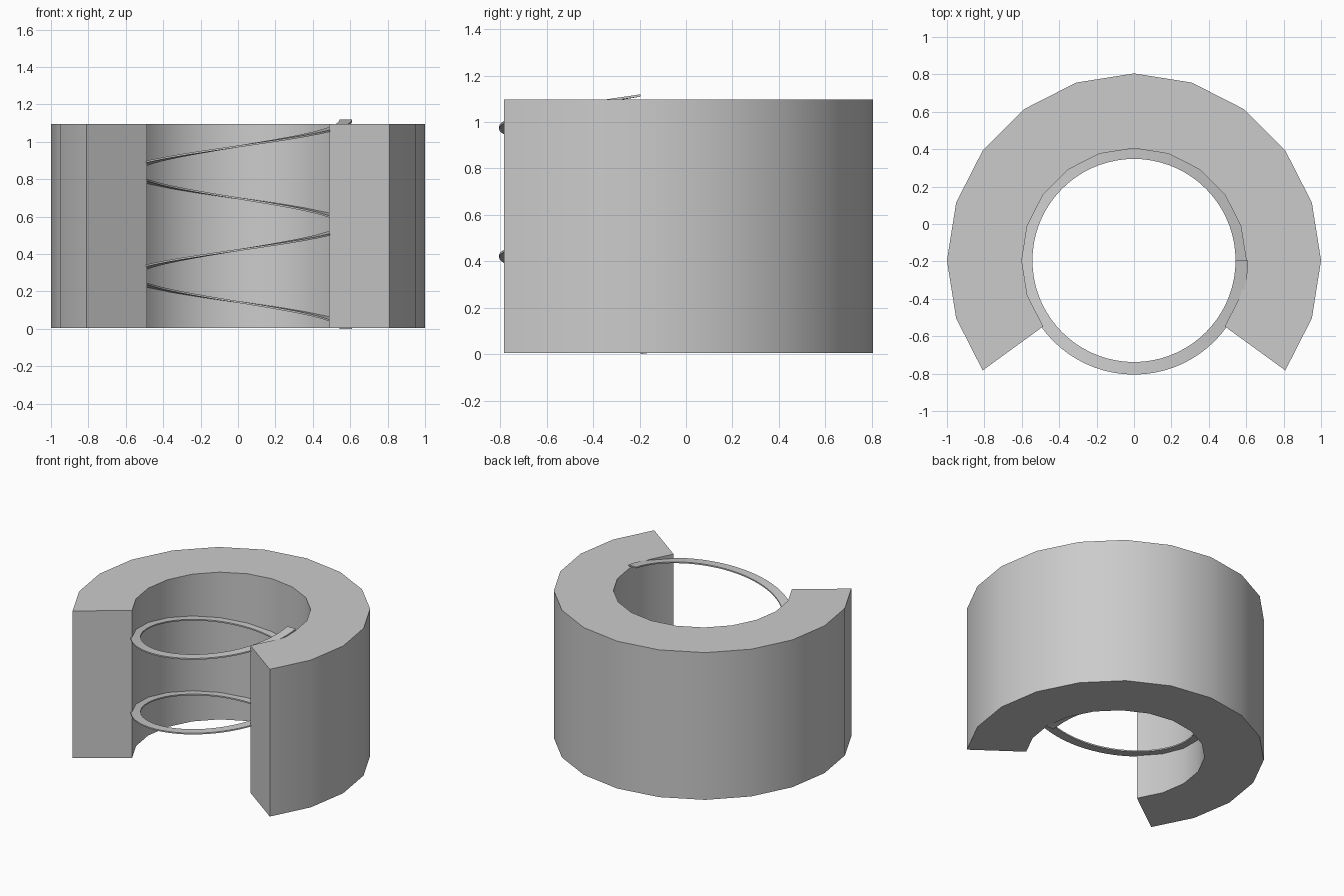
import bpy, bmesh
from math import sin, cos, radians

if "Cube" in bpy.data.objects:
    bpy.data.objects.remove(bpy.data.objects["Cube"])

CY = -0.195  # y of the common axis


def sweep(name, profile, a0, a1, steps, rise=0.0):
    """Sweep a closed (radius, z) profile round the axis, with optional rise."""
    bm = bmesh.new()
    rings = []
    for i in range(steps + 1):
        t = i / steps
        a = radians(a0 + (a1 - a0) * t)
        rings.append([bm.verts.new((r * cos(a), CY + r * sin(a), z + rise * t))
                      for r, z in profile])
    n = len(profile)
    for p, q in zip(rings, rings[1:]):
        for j in range(n):
            k = (j + 1) % n
            bm.faces.new((p[j], p[k], q[k], q[j]))
    bm.faces.new(rings[0])
    bm.faces.new(rings[-1][::-1])
    bmesh.ops.recalc_face_normals(bm, faces=bm.faces)
    me = bpy.data.meshes.new(name)
    bm.to_mesh(me)
    bm.free()
    ob = bpy.data.objects.new(name, me)
    bpy.context.collection.objects.link(ob)
    bpy.context.view_layer.objects.active = ob
    ob.select_set(True)
    bpy.ops.object.shade_smooth_by_angle(angle=radians(30))
    ob.select_set(False)
    return ob


# Thick C-shaped collar: 14 of 20 segments, open at the front
sweep("open_collar", [(0.6, 0.004), (1.0, 0.004), (1.0, 1.096), (0.6, 1.096)],
      -36, 216, 14)

# Thin flat helical strip: two turns rising inside the collar
sweep("helical_thread", [(0.543, 0.0), (0.61, 0.0), (0.61, 0.010), (0.543, 0.010)],
      0, 720, 144, rise=1.109)
